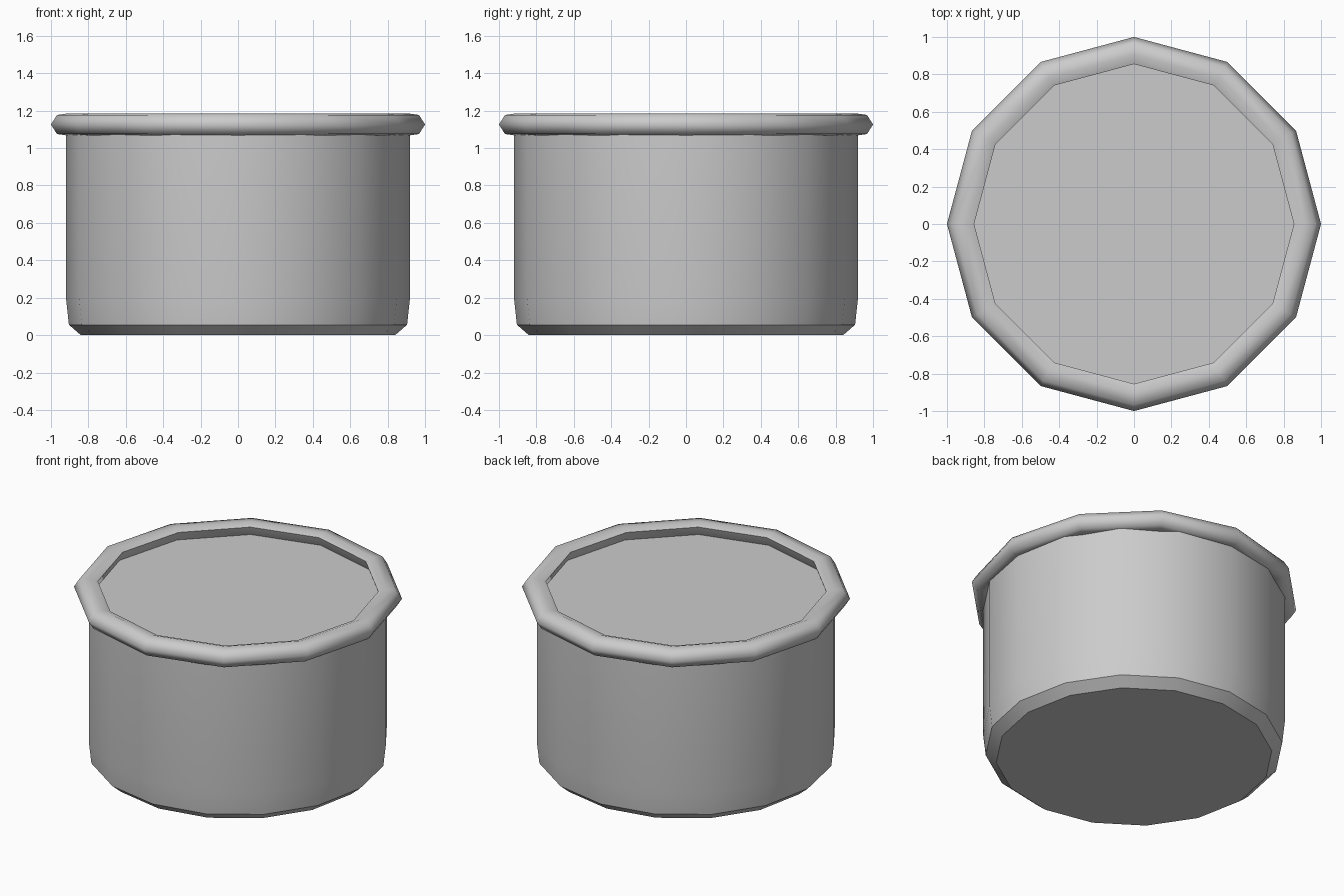
import bpy
import bmesh
from math import cos, sin, tau, radians

cube = bpy.data.objects.get("Cube")
if cube:
    bpy.data.objects.remove(cube, do_unlink=True)

# One plain grey for the whole vessel
GREY = (0.6, 0.6, 0.6, 1)
grey = bpy.data.materials.new("plain grey")
grey.use_nodes = True
grey.diffuse_color = GREY
grey.node_tree.nodes["Principled BSDF"].inputs["Base Color"].default_value = GREY


def lathe(name, profile, sides, smooth_angle, closed=False):
    """Turn (radius, height) points round z; cap the ends unless closed."""
    bm = bmesh.new()
    rings = [[bm.verts.new((r * cos(tau * i / sides), r * sin(tau * i / sides), z))
              for i in range(sides)] for r, z in profile]
    pairs = list(zip(rings, rings[1:]))
    if closed:
        pairs.append((rings[-1], rings[0]))
    else:
        bm.faces.new(rings[0])
        bm.faces.new(rings[-1])
    for low, high in pairs:
        for i in range(sides):
            j = (i + 1) % sides
            bm.faces.new((low[i], low[j], high[j], high[i]))
    bmesh.ops.recalc_face_normals(bm, faces=bm.faces)
    mesh = bpy.data.meshes.new(name)
    bm.to_mesh(mesh)
    bm.free()
    mesh.materials.append(grey)
    obj = bpy.data.objects.new(name, mesh)
    bpy.context.collection.objects.link(obj)
    bpy.ops.object.select_all(action='DESELECT')
    obj.select_set(True)
    bpy.context.view_layer.objects.active = obj
    bpy.ops.object.shade_smooth_by_angle(angle=radians(smooth_angle))


# Body: chamfered foot, slightly flared lower wall, straight side, flat top
lathe("body", [(0.84, 0), (0.904, 0.055), (0.92, 0.2), (0.92, 1.108)], 16, 30)

# Rim: rounded outside, nearly flat on top, undercut at its sharp inner lip
lathe("rim", [(0.855, 1.168), (0.905, 1.186), (0.968, 1.177), (1.0, 1.126),
              (0.968, 1.075), (0.905, 1.066), (0.88, 1.1)], 12, 75, closed=True)
